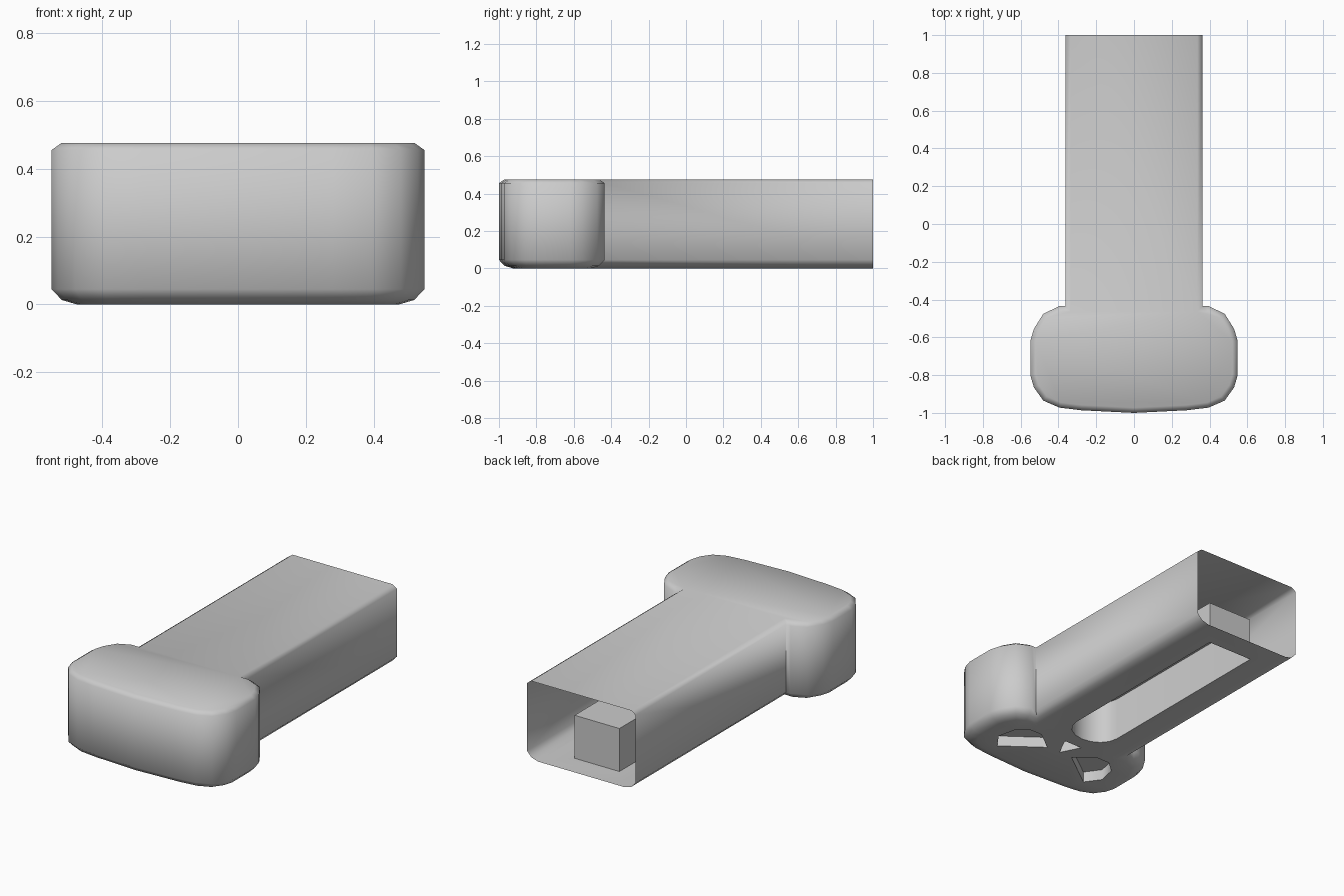
import bpy, bmesh, math
from mathutils import Vector

if "Cube" in bpy.data.objects:
    bpy.data.objects.remove(bpy.data.objects["Cube"])

bm = bmesh.new()


def mirrored(half):
    """Right half of an outline -> full outline, skipping points on the axis."""
    return half + [(-x, y) for x, y in reversed(half) if abs(x) > 1e-6]


def inset(path, d):
    """Offset an open outline inwards with mitred corners; ends stay on y = 1."""
    out = []
    for i, p in enumerate(path):
        p = Vector(p)
        dirs = []
        if i > 0:
            dirs.append((p - Vector(path[i - 1])).normalized())
        if i < len(path) - 1:
            dirs.append((Vector(path[i + 1]) - p).normalized())
        normals = [Vector((t.y, -t.x)) for t in dirs]
        n = sum(normals, Vector((0, 0))).normalized()
        out.append(p + n * d / max(n.dot(normals[0]), 0.5))
    return out


def ring(points, z):
    return [bm.verts.new((p[0], p[1], z)) for p in points]


def bridge(a, b, closed):
    n = len(a)
    for i in range(n if closed else n - 1):
        j = (i + 1) % n
        bm.faces.new((a[i], a[j], b[j], b[i]))


def loop_edges(loop):
    found = []
    for a, b in zip(loop, loop[1:] + loop[:1]):
        found.append(bm.edges.get((a, b)) or bm.edges.new((a, b)))
    return found


# Outer shell: long handle and wide rounded head, open at the back end
outline = mirrored([(.363, 1), (.363, -.435), (.395, -.435), (.48, -.475),
                    (.53, -.555), (.549, -.62), (.549, -.80), (.53, -.865),
                    (.48, -.935), (.395, -.972), (.28, -.986), (0, -1)])
levels = [(0, .075), (.013, .03), (.045, 0), (.455, 0), (.475, .028)]
rings = [ring(inset(outline, d), z) for z, d in levels]
for lower, upper in zip(rings, rings[1:]):
    bridge(lower, upper, False)
bm.faces.new(rings[-1])


# Recesses in the underside: closed pockets going up into the shell
def pocket(points, depth):
    rim, roof = ring(points, 0), ring(points, depth)
    bridge(rim, roof, True)
    bm.faces.new(roof)
    return loop_edges(rim)


slot = [(.15, .85)] + [(.15 * math.cos(a), -.33 - .13 * math.sin(a))
        for a in [math.pi * i / 8 for i in range(9)]] + [(-.15, .85)]
eye = [(.09, -.66), (.21, -.57), (.29, -.57), (.36, -.63), (.385, -.74), (.32, -.83)]
triangle = [(.06, -.54), (0, -.66), (-.06, -.54)]

edges = loop_edges(rings[0])
edges += pocket(slot, .26)
edges += pocket(triangle, .065)
for side in (1, -1):
    edges += pocket([(side * x, y) for x, y in eye], .065)

# Underside plate around the recesses
bmesh.ops.triangle_fill(bm, edges=edges, use_beauty=True, normal=(0, 0, -1))
bmesh.ops.recalc_face_normals(bm, faces=bm.faces[:])
top = max(bm.faces, key=lambda f: f.calc_center_median().z)
if top.normal.z < 0:
    bmesh.ops.reverse_faces(bm, faces=bm.faces[:])

mesh = bpy.data.meshes.new("hollow_handle_housing")
bm.to_mesh(mesh)
bm.free()
housing = bpy.data.objects.new("hollow_handle_housing", mesh)
bpy.context.collection.objects.link(housing)
bpy.context.view_layer.objects.active = housing
housing.select_set(True)
bpy.ops.object.shade_smooth_by_angle(angle=math.radians(62))
